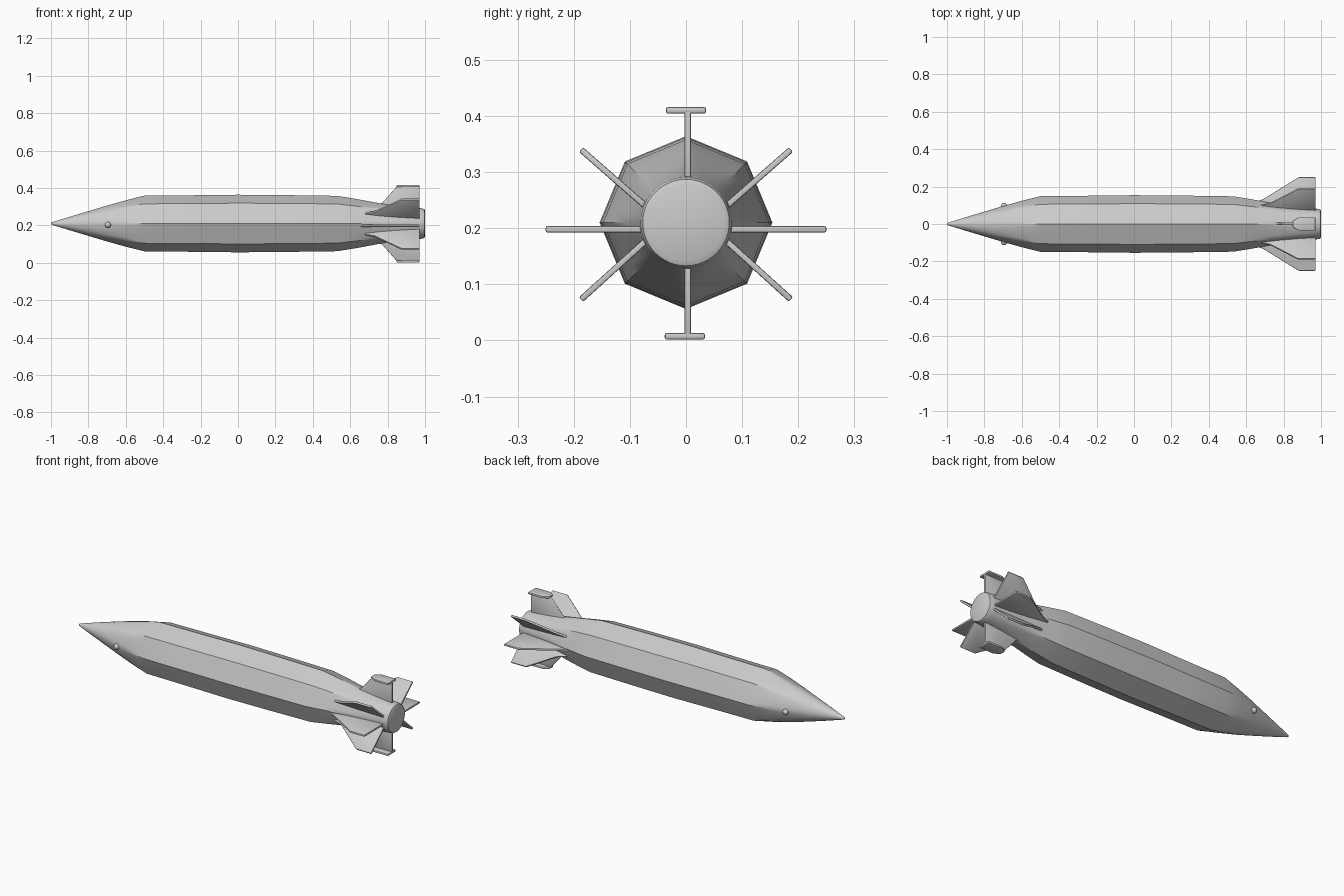
import bpy, bmesh, math
from mathutils import Vector

if "Cube" in bpy.data.objects:
    bpy.data.objects.remove(bpy.data.objects["Cube"])

CZ = 0.21      # height of the long axis
SEG = 48       # points round the hull


def make_object(name, bm, angle=30):
    bmesh.ops.recalc_face_normals(bm, faces=bm.faces)
    mesh = bpy.data.meshes.new(name)
    bm.to_mesh(mesh)
    bm.free()
    ob = bpy.data.objects.new(name, mesh)
    bpy.context.collection.objects.link(ob)
    bpy.ops.object.select_all(action='DESELECT')
    ob.select_set(True)
    bpy.context.view_layer.objects.active = ob
    bpy.ops.object.shade_smooth_by_angle(angle=math.radians(angle))
    return ob


def add_prism(name, outline, offset, bevel):
    """Extrude a flat outline by offset, centred, with softened edges."""
    bm = bmesh.new()
    face = bm.faces.new([bm.verts.new(p - offset / 2) for p in outline])
    ext = bmesh.ops.extrude_face_region(bm, geom=[face])
    verts = [v for v in ext["geom"] if isinstance(v, bmesh.types.BMVert)]
    bmesh.ops.translate(bm, verts=verts, vec=offset)
    bmesh.ops.bevel(bm, geom=bm.edges[:], offset=bevel, segments=2,
                    profile=0.5, affect='EDGES')
    return make_object(name, bm, 40)


# Hull: (x, corner radius, how octagonal the section is)
stations = [(-0.997, 0.006, 0), (-0.9, 0.036, 0), (-0.8, 0.066, 0.1),
            (-0.7, 0.096, 0.3), (-0.6, 0.124, 0.65), (-0.5, 0.149, 1),
            (-0.25, 0.151, 1), (0.0, 0.154, 1), (0.25, 0.152, 1),
            (0.53, 0.148, 1), (0.63, 0.132, 1), (0.77, 0.106, 0.7),
            (0.87, 0.092, 0.3), (0.96, 0.083, 0), (0.985, 0.081, 0),
            (0.996, 0.077, 0), (1.0, 0.068, 0)]
bm = bmesh.new()
rings = []
for x, r, octo in stations:
    ring = []
    for i in range(SEG):
        a = math.tau * i / SEG
        local = a % (math.pi / 4) - math.pi / 8
        flat = math.cos(math.pi / 8) / math.cos(local)
        rr = r * (1 - octo + octo * flat)
        ring.append(bm.verts.new((x, rr * math.cos(a), CZ + rr * math.sin(a))))
    rings.append(ring)
for a, b in zip(rings, rings[1:]):
    for i in range(SEG):
        j = (i + 1) % SEG
        bm.faces.new((a[i], a[j], b[j], b[i]))
tip = bm.verts.new((-1.0, 0, CZ))
for i in range(SEG):
    bm.faces.new((tip, rings[0][i], rings[0][(i + 1) % SEG]))
bm.faces.new(rings[-1])
make_object("hull", bm)


# Tail fins: profile is (x, fraction from root to tip)
def fin(name, root, end, profile, thick=0.011):
    root, end = Vector((0, *root)), Vector((0, *end))
    across = (end - root).normalized().cross(Vector((1, 0, 0)))
    outline = [Vector((x, 0, 0)) + root.lerp(end, t) for x, t in profile]
    add_prism(name, outline, across * thick, 0.003)


side_profile = [(0.64, 0), (0.64, 0.3), (0.69, 0.38), (0.88, 1), (0.97, 1), (0.97, 0)]
diag_profile = [(0.68, 0), (0.68, 0.38), (0.73, 0.45), (0.875, 1), (0.97, 1), (0.97, 0)]
vert_profile = [(0.73, 0), (0.73, 0.26), (0.77, 0.36), (0.85, 1), (0.97, 1), (0.97, 0)]
for s, side in ((1, "right"), (-1, "left")):
    fin(f"side_fin_{side}", (s * 0.06, 0.198), (s * 0.25, 0.198), side_profile)
    fin(f"upper_diagonal_fin_{side}", (s * 0.05, 0.22), (s * 0.187, 0.34), diag_profile)
    fin(f"lower_diagonal_fin_{side}", (s * 0.05, 0.197), (s * 0.187, 0.073), diag_profile)

# Vertical fins, each capped by a plate
plate = [(0.848, -0.016), (0.88, -0.036), (0.97, -0.036),
         (0.97, 0.036), (0.88, 0.036), (0.848, 0.016)]
for name, root, end, z in (("top", 0.27, 0.409, 0.410), ("bottom", 0.15, 0.008, 0.0075)):
    cy = 0 if name == "top" else -0.002
    fin(f"{name}_fin", (0.003, root), (0.003, end), vert_profile)
    add_prism(f"{name}_fin_plate", [Vector((x, y + cy, z)) for x, y in plate],
              Vector((0, 0, 0.012)), 0.004)

# Small studs on the sides of the nose
for s, side in ((1, "right"), (-1, "left")):
    bm = bmesh.new()
    bmesh.ops.create_uvsphere(bm, u_segments=16, v_segments=10, radius=0.016)
    bmesh.ops.translate(bm, verts=bm.verts, vec=(-0.695, s * 0.097, 0.203))
    make_object(f"nose_stud_{side}", bm)
